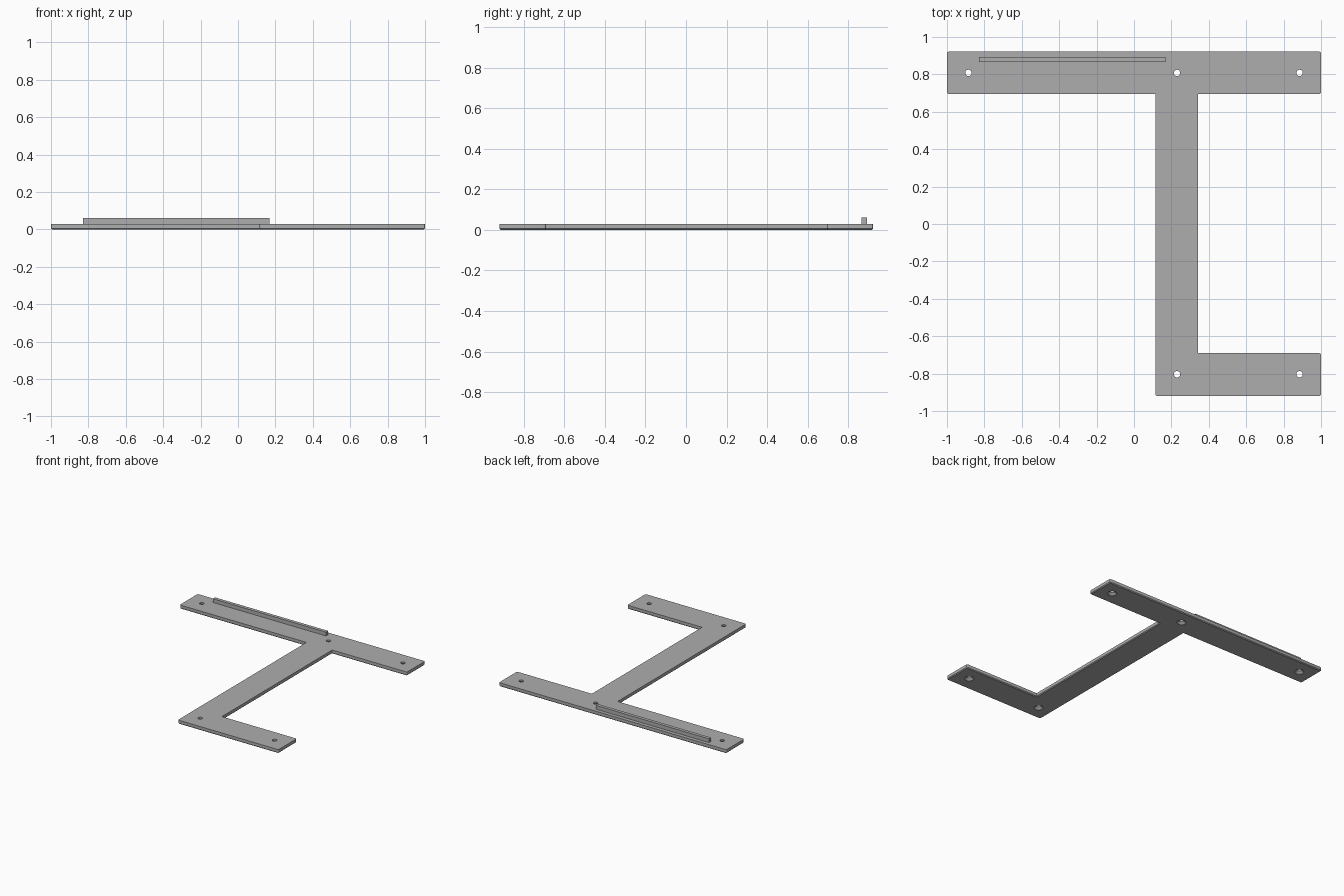
import bpy
import bmesh

cube = bpy.data.objects.get("Cube")
if cube:
    bpy.data.objects.remove(cube, do_unlink=True)

PLATE_TOP, RAIL_TOP = 0.03, 0.06

grey = bpy.data.materials.new("plain grey")
grey.use_nodes = True
grey.diffuse_color = (0.42, 0.42, 0.42, 1)
grey.node_tree.nodes["Principled BSDF"].inputs["Base Color"].default_value = grey.diffuse_color


def finish(name, bm):
    """Turn a bmesh into a named grey object."""
    bmesh.ops.recalc_face_normals(bm, faces=bm.faces)
    mesh = bpy.data.meshes.new(name)
    bm.to_mesh(mesh)
    bm.free()
    mesh.materials.append(grey)
    obj = bpy.data.objects.new(name, mesh)
    bpy.context.collection.objects.link(obj)
    return obj


def extrude_profile(points, z0, z1):
    bm = bmesh.new()
    face = bm.faces.new([bm.verts.new((x, y, z0)) for x, y in points])
    geom = bmesh.ops.extrude_face_region(bm, geom=[face])["geom"]
    tops = [v for v in geom if isinstance(v, bmesh.types.BMVert)]
    bmesh.ops.translate(bm, verts=tops, vec=(0, 0, z1 - z0))
    bmesh.ops.recalc_face_normals(bm, faces=bm.faces)
    return bm


# Flat bracket: long back bar, stem and short front foot
outline = [(0.115, -0.92), (1, -0.92), (1, -0.69), (0.342, -0.69),
           (0.342, 0.695), (1, 0.695), (1, 0.922), (-1, 0.922),
           (-1, 0.695), (0.115, 0.695)]
bm = extrude_profile(outline, 0, PLATE_TOP)

# Round the outer corners
corners = [e for e in bm.edges
           if abs(e.verts[0].co.z - e.verts[1].co.z) > 0.01 and e.calc_face_angle_signed() > 0]
bmesh.ops.bevel(bm, geom=corners, offset=0.011, segments=3, profile=0.5, affect='EDGES')

# Chamfer the underside rim
rim = [e for e in bm.edges if all(v.co.z < 0.001 for v in e.verts)]
bmesh.ops.bevel(bm, geom=rim, offset=0.006, segments=1, affect='EDGES')
plate = finish("bracket_plate", bm)

# Screw holes, countersunk from below
bm = bmesh.new()
for x, y in [(-0.885, 0.808), (0.23, 0.808), (0.885, 0.808), (0.23, -0.803), (0.885, -0.803)]:
    rings = []
    for radius, z in [(0.034, -0.01), (0.034, 0.001), (0.017, 0.017), (0.017, 0.05)]:
        ring = bmesh.ops.create_circle(bm, segments=24, radius=radius)["verts"]
        bmesh.ops.translate(bm, verts=ring, vec=(x, y, z))
        rings.append(ring)
    for low, high in zip(rings, rings[1:]):
        for i in range(24):
            j = (i + 1) % 24
            bm.faces.new((low[i], low[j], high[j], high[i]))
    bm.faces.new(rings[0])
    bm.faces.new(rings[-1])
cutter = finish("hole_cutter", bm)
cutter.hide_render = True

cut = plate.modifiers.new("screw_holes", 'BOOLEAN')
cut.operation = 'DIFFERENCE'
cut.solver = 'EXACT'
cut.object = cutter
bpy.ops.object.select_all(action='DESELECT')
bpy.context.view_layer.objects.active = plate
plate.select_set(True)
bpy.ops.object.modifier_apply(modifier=cut.name)
bpy.data.objects.remove(cutter, do_unlink=True)
bpy.ops.object.shade_smooth_by_angle(angle=0.5)

# Thin raised rail on the back bar
rail = [(-0.828, 0.866), (0.168, 0.866), (0.168, 0.893), (-0.828, 0.893)]
finish("raised_rail", extrude_profile(rail, PLATE_TOP, RAIL_TOP))
